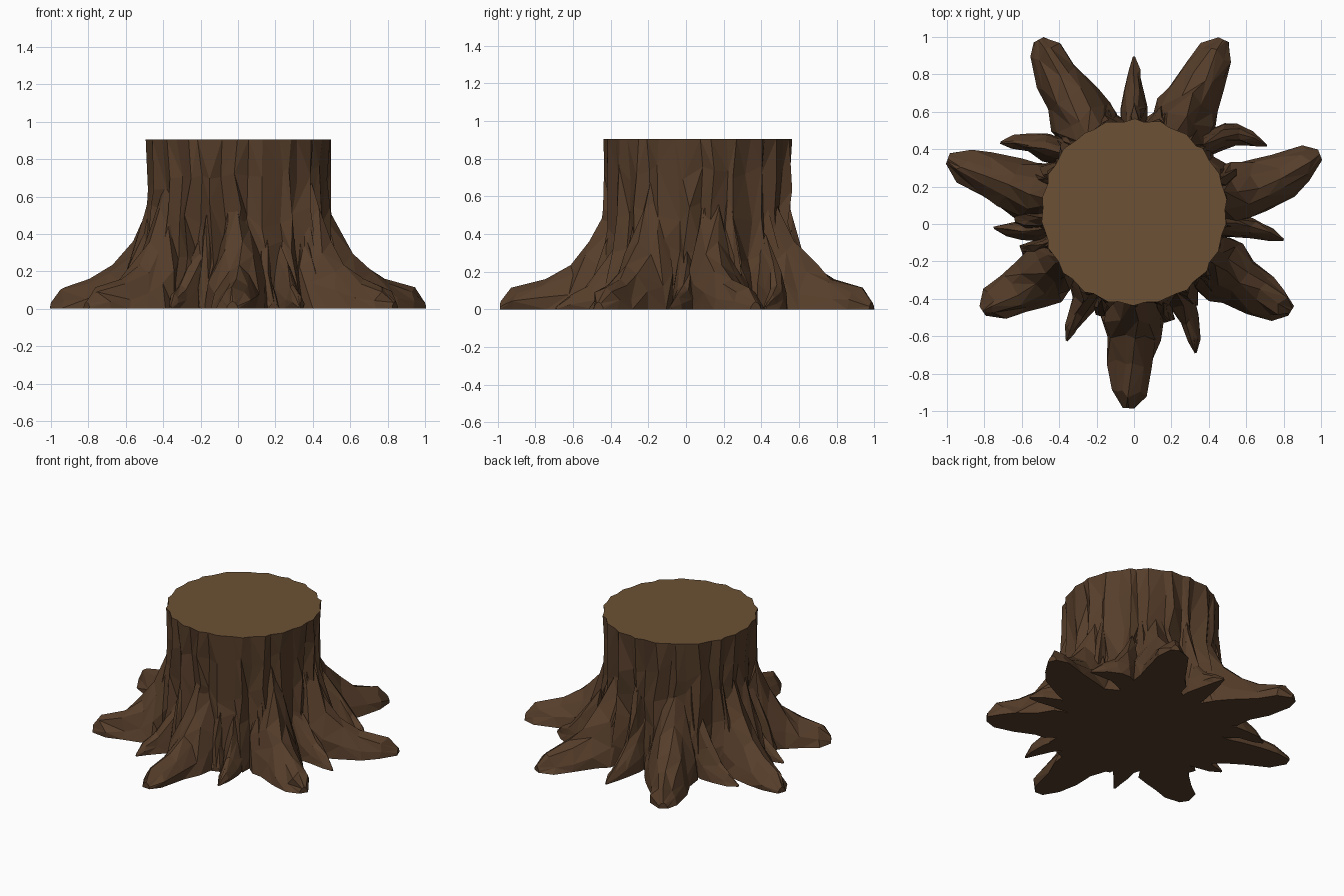
import bpy, bmesh, math, random
from mathutils import Vector

if "Cube" in bpy.data.objects:
    bpy.data.objects.remove(bpy.data.objects["Cube"])

random.seed(11)
CENTRE = Vector((0, 0.065))


def material(name, rgb):
    m = bpy.data.materials.new(name)
    m.diffuse_color = (*rgb, 1)
    m.use_nodes = True
    m.node_tree.nodes["Principled BSDF"].inputs["Base Color"].default_value = m.diffuse_color
    return m


bark = material("bark", (0.092, 0.047, 0.023))
wood = material("cut_wood", (0.15, 0.082, 0.035))


def jit(a):
    return random.uniform(-a, a)


def loft(name, rings, end_material=0):
    """Skin a list of equal-length closed rings, capping both ends."""
    bm = bmesh.new()
    vs = [[bm.verts.new(p) for p in r] for r in rings]
    n = len(vs[0])
    for a, b in zip(vs, vs[1:]):
        for i in range(n):
            j = (i + 1) % n
            if random.random() < 0.5:
                tris = ((a[i], a[j], b[j]), (a[i], b[j], b[i]))
            else:
                tris = ((a[i], a[j], b[i]), (a[j], b[j], b[i]))
            for t in tris:
                bm.faces.new(t)
    bm.faces.new(vs[0][::-1])
    bm.faces.new(vs[-1]).material_index = end_material
    bmesh.ops.recalc_face_normals(bm, faces=bm.faces)
    me = bpy.data.meshes.new(name)
    bm.to_mesh(me)
    bm.free()
    me.materials.append(bark)
    me.materials.append(wood)
    bpy.context.collection.objects.link(bpy.data.objects.new(name, me))


# Trunk: fluted rings, (height, radius, flute strength)
N = 44
flute = [(0.022 if i % 2 else -0.022) + jit(0.016) for i in range(N)]
angle = [2 * math.pi * (i + jit(0.3)) / N for i in range(N)]
levels = [(0, 0.55, 1.5), (0.13, 0.525, 1.5), (0.3, 0.495, 1.3),
          (0.5, 0.482, 0.9), (0.7, 0.483, 0.7), (0.905, 0.494, 0.3)]
rings = []
for z, r, k in levels:
    ring = []
    inner = 0 < z < 0.9
    for i in range(N):
        a = angle[i] + (jit(0.045) if inner else 0)
        rad = r + flute[i] * k + (jit(0.012) if inner else 0)
        zz = z + (jit(0.07) if inner else 0)
        ring.append((CENTRE.x + rad * math.cos(a), CENTRE.y + rad * math.sin(a), zz))
    rings.append(ring)
loft("trunk", rings, end_material=1)

# Root profiles: (fraction along root, ridge height, half width at ground)
MAIN = [(0, 0.74, 0.12), (0.1, 0.54, 0.155), (0.25, 0.36, 0.165), (0.42, 0.235, 0.138),
        (0.64, 0.16, 0.118), (0.87, 0.115, 0.088), (1, 0.04, 0.03)]
SMALL = [(0, 0.40, 0.07), (0.3, 0.25, 0.07), (0.55, 0.13, 0.05),
         (0.8, 0.08, 0.034), (1, 0.015, 0.006)]
# Cross-section: (share of width, share of height)
SECTION = [(-1, 0), (-0.88, 0.4), (-0.42, 0.84), (0.05, 1), (0.5, 0.8), (0.9, 0.36), (1, 0)]


def root(name, base, tip, profile, bend=0.0, wobble=0.018):
    base, tip = Vector(base), Vector(tip)
    d = (tip - base).normalized()
    side = Vector((-d.y, d.x))
    rings = []
    for t, h, w in profile:
        c = base.lerp(tip, t) + side * bend * math.sin(math.pi * t)
        k = wobble if 0 < t < 1 else 0
        ring = []
        for u, v in SECTION:
            p = c + side * (u * w + jit(k)) + d * jit(k * 1.5)
            ring.append((p.x, p.y, h * v + (jit(k) * 0.7 if 0 < v < 1 else 0)))
        rings.append(ring)
    loft(name, rings)


# Seven large buttress roots: base, tip, sideways bend
large = [((-0.21, 0.44), (-0.51, 0.985), 0.0), ((0.21, 0.44), (0.48, 0.985), 0.0),
         ((0.41, 0.14), (0.995, 0.37), -0.04), ((-0.41, 0.14), (-0.995, 0.35), 0.015),
         ((-0.37, -0.18), (-0.81, -0.465), 0.02), ((0.37, -0.18), (0.84, -0.465), -0.01),
         ((0.0, -0.35), (-0.03, -0.985), 0.01)]
for i, (b, t, k) in enumerate(large, 1):
    root(f"large_root_{i}", b, t, MAIN, k)

# Seven thin roots in the gaps
thin = [((0.0, 0.5), (0.0, 0.895), 0.0), ((0.37, 0.42), (0.71, 0.42), 0.06),
        ((-0.38, 0.38), (-0.715, 0.435), -0.02), ((-0.42, 0.0), (-0.75, -0.02), 0.02),
        ((0.42, 0.0), (0.80, -0.085), 0.03), ((0.20, -0.33), (0.33, -0.69), 0.03),
        ((-0.2, -0.33), (-0.36, -0.625), -0.02)]
for i, (b, t, k) in enumerate(thin, 1):
    root(f"thin_root_{i}", b, t, SMALL, k, 0.01)

# Narrow bark ridges running down the trunk into the roots
for i in range(16):
    a = 2 * math.pi * (i + jit(0.3)) / 16
    d = Vector((math.cos(a), math.sin(a)))
    h = random.uniform(0.45, 0.75)
    ridge = [(0, h, 0.045), (0.35, h * 0.72, 0.05), (0.7, h * 0.4, 0.045), (1, 0.03, 0.03)]
    root(f"bark_ridge_{i + 1}", CENTRE + d * 0.45, CENTRE + d * random.uniform(0.57, 0.64),
         ridge, jit(0.02), 0.012)
